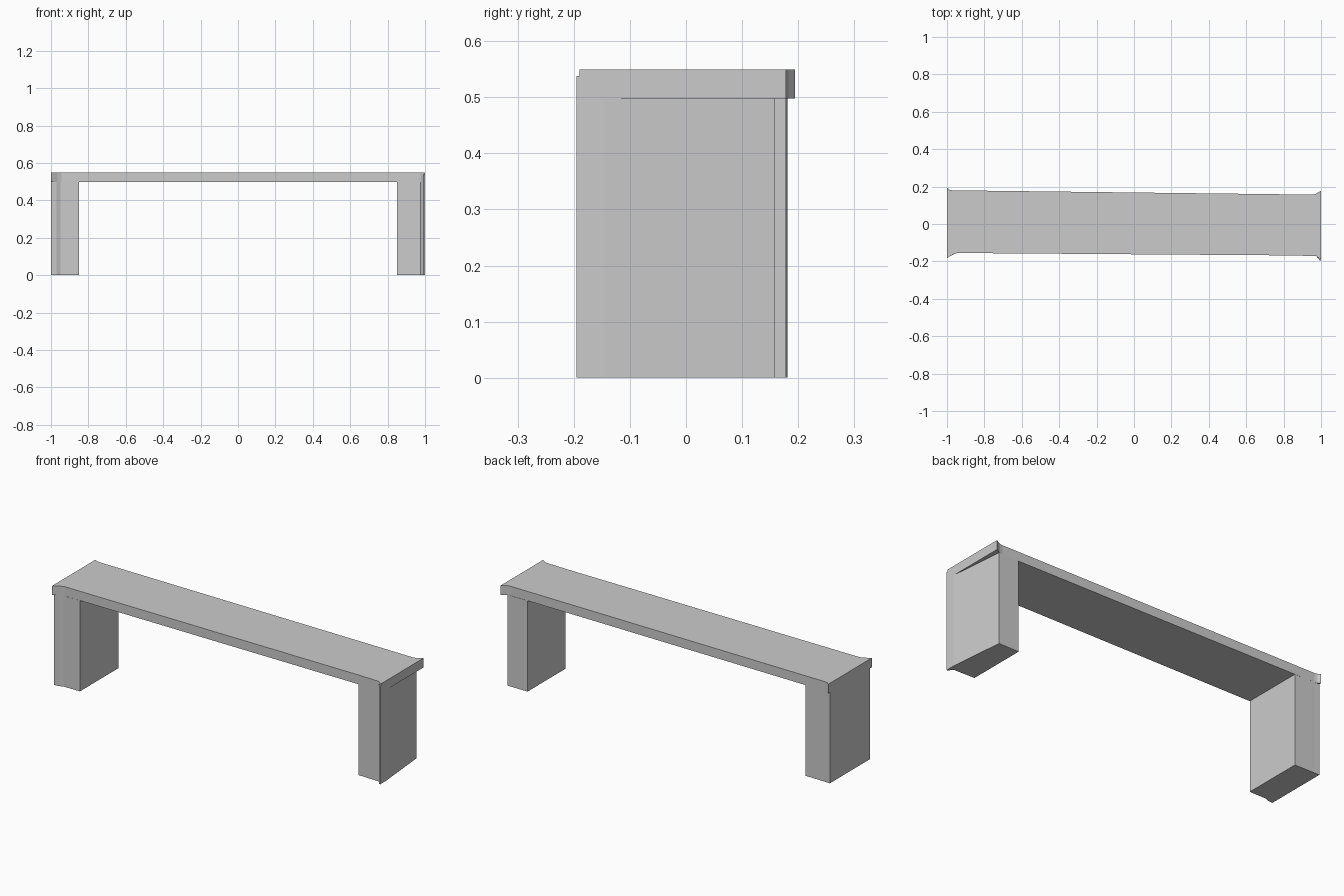
import bpy, bmesh

if "Cube" in bpy.data.objects:
    bpy.data.objects.remove(bpy.data.objects["Cube"])


def prism(name, outline, z0, z1):
    """Extrude a plan outline (x, y) from z0 up to z1."""
    bm = bmesh.new()
    face = bm.faces.new([bm.verts.new((x, y, z0)) for x, y in outline])
    ext = bmesh.ops.extrude_face_region(bm, geom=[face])
    for v in ext["geom"]:
        if isinstance(v, bmesh.types.BMVert):
            v.co.z = z1
    bmesh.ops.recalc_face_normals(bm, faces=bm.faces[:])
    mesh = bpy.data.meshes.new(name)
    bm.to_mesh(mesh)
    bm.free()
    obj = bpy.data.objects.new(name, mesh)
    bpy.context.collection.objects.link(obj)
    return obj


# Seat slab: slightly skewed plank with flared corners
prism("seat", [
    (-1.0, -0.182), (-0.965, -0.162), (-0.945, -0.155),
    (0.85, -0.168), (0.975, -0.172), (1.0, -0.19),
    (1.0, 0.178), (0.97, 0.16), (0.95, 0.157),
    (-0.97, 0.18), (-0.985, 0.183), (-1.0, 0.194)], 0.498, 0.549)

# Left leg
prism("left_leg", [
    (-1.0, -0.168), (-0.97, -0.165), (-0.95, -0.156),
    (-0.85, -0.156), (-0.85, 0.178), (-0.97, 0.18), (-1.0, 0.181)], 0, 0.498)

# Right leg: outer face slants inwards towards the back
prism("right_leg", [
    (0.85, -0.168), (0.975, -0.172), (0.993, -0.195), (1.0, -0.195),
    (1.0, -0.145), (0.972, 0.159), (0.85, 0.159)], 0, 0.498)

# Thin edge of the right leg that rises in front of the seat corner
prism("right_leg_lip", [
    (0.978, -0.174), (0.993, -0.195), (1.0, -0.195), (1.0, -0.188)], 0.498, 0.538)
